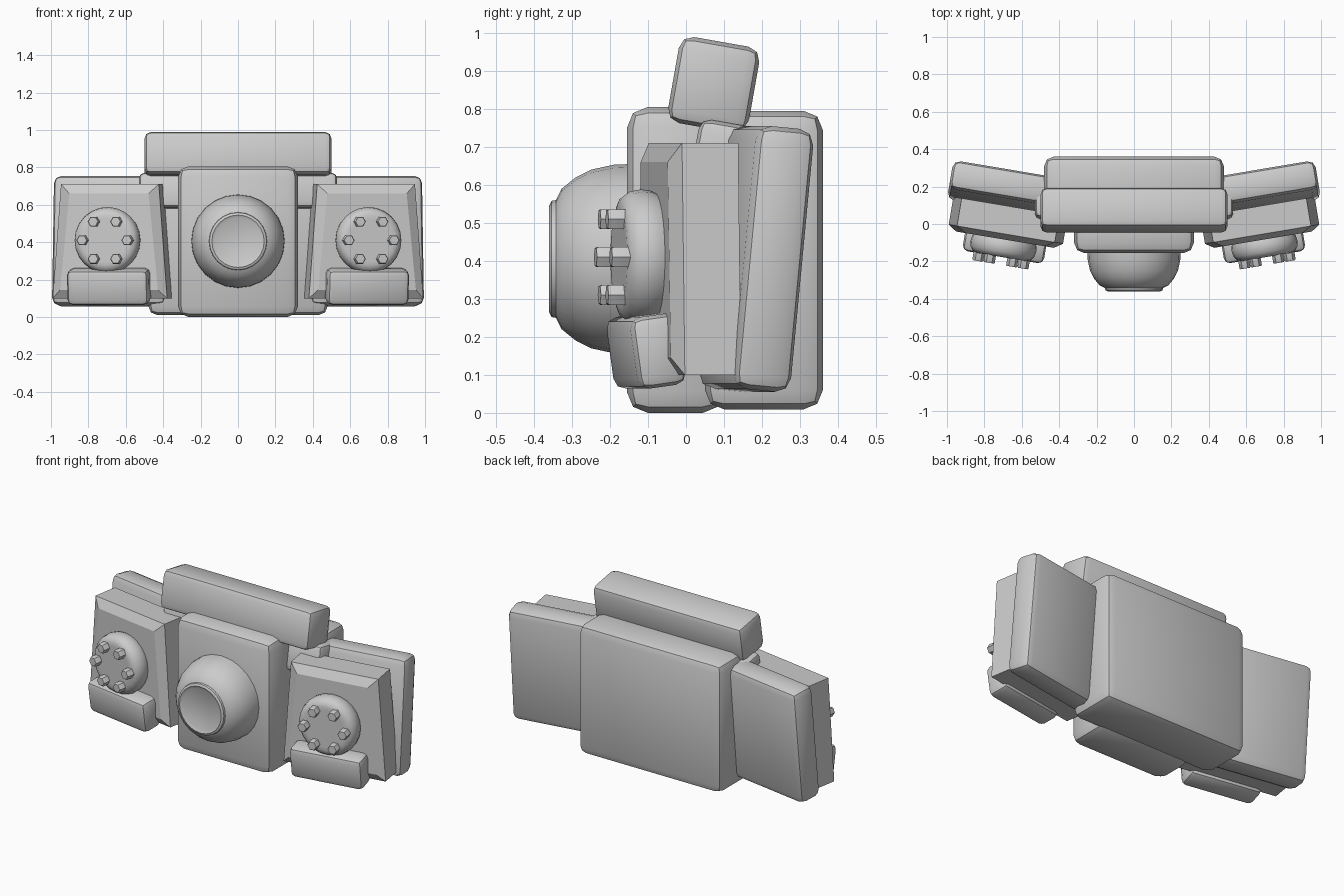
import bpy, bmesh
from math import radians, sin, cos, pi
from mathutils import Matrix, Vector

if "Cube" in bpy.data.objects:
    bpy.data.objects.remove(bpy.data.objects["Cube"])

GREY = (0.6, 0.6, 0.6, 1)
grey = bpy.data.materials.new("plain_grey")
grey.use_nodes = True
grey.diffuse_color = GREY
grey.node_tree.nodes["Principled BSDF"].inputs["Base Color"].default_value = GREY


def finish(name, bm, smooth=30):
    bmesh.ops.recalc_face_normals(bm, faces=bm.faces)
    mesh = bpy.data.meshes.new(name)
    bm.to_mesh(mesh)
    bm.free()
    mesh.materials.append(grey)
    ob = bpy.data.objects.new(name, mesh)
    bpy.context.collection.objects.link(ob)
    if smooth:
        bpy.ops.object.select_all(action='DESELECT')
        ob.select_set(True)
        bpy.context.view_layer.objects.active = ob
        bpy.ops.object.shade_smooth_by_angle(angle=radians(smooth))
    return ob


def place(loc, lean=0, turn=0):
    """Lean about x first, then turn about z."""
    return (Matrix.Translation(loc) @ Matrix.Rotation(radians(turn), 4, 'Z')
            @ Matrix.Rotation(radians(lean), 4, 'X'))


def block(name, size, matrix, bevel, segments=2):
    bm = bmesh.new()
    bmesh.ops.create_cube(bm, size=1, matrix=Matrix.Diagonal((*size, 1)))
    bmesh.ops.bevel(bm, geom=bm.edges[:], offset=bevel, segments=segments,
                    profile=0.5, affect='EDGES')
    bm.transform(matrix)
    return finish(name, bm)


def turned(name, profile, matrix, sides):
    """Lathe (radius, forward) points around the y axis; caps both ends."""
    bm = bmesh.new()
    rings = [[bm.verts.new((r * cos(2 * pi * i / sides), -f, r * sin(2 * pi * i / sides)))
              for i in range(sides)] for r, f in profile]
    for a, b in zip(rings, rings[1:]):
        for i in range(sides):
            j = (i + 1) % sides
            bm.faces.new((a[i], a[j], b[j], b[i]))
    bm.faces.new(rings[0])
    bm.faces.new(rings[-1])
    bm.transform(matrix)
    return finish(name, bm, 35)


def tapered_panel(name, matrix):
    """Trapezoid slab with a chamfered front rim."""
    bm = bmesh.new()
    # y, bottom half width, top half width, bottom z, top z
    layers = [(0.09, 0.31, 0.265, -0.305, 0.305),
              (-0.06, 0.31, 0.265, -0.305, 0.305),
              (-0.09, 0.265, 0.215, -0.26, 0.255)]
    rings = [[bm.verts.new(p) for p in ((-b, y, lo), (b, y, lo), (t, y, hi), (-t, y, hi))]
             for y, b, t, lo, hi in layers]
    for a, c in zip(rings, rings[1:]):
        for i in range(4):
            j = (i + 1) % 4
            bm.faces.new((a[i], a[j], c[j], c[i]))
    bm.faces.new(rings[0])
    bm.faces.new(rings[-1])
    bm.transform(matrix)
    return finish(name, bm, 0)


# Central body
block("rear_body", (0.96, 0.31, 0.785), place((0, 0.205, 0.402)), 0.05)
block("front_body", (0.64, 0.255, 0.805), place((0, -0.028, 0.4025)), 0.055)
block("top_beam", (1.0, 0.215, 0.23), place((0, 0.073, 0.863), lean=-10), 0.035)
block("beam_mount", (1.06, 0.2, 0.19), place((0, 0.12, 0.665), lean=-10), 0.03)

# Central dome with a raised ring and a shallow dished face
turned("dome", [(0.25, 0.14), (0.248, 0.19), (0.235, 0.25), (0.215, 0.29), (0.185, 0.327),
                (0.155, 0.342), (0.153, 0.354), (0.14, 0.36), (0.125, 0.352)],
       place((0, 0, 0.405)), 24)

# Side assemblies, built for the left (+x) and right (-x)
for side, label in ((1, "left"), (-1, "right")):
    turn = 9.5 * side
    block(label + "_rear_panel", (0.62, 0.155, 0.695),
          place((0.677 * side, 0.185, 0.405), lean=-5.5, turn=turn), 0.04)
    tapered_panel(label + "_front_panel", place((0.675 * side, 0.005, 0.405), turn=turn))
    block(label + "_lower_block", (0.44, 0.13, 0.19),
          place((0.69 * side, -0.105, 0.163), lean=8, turn=turn), 0.03)

    # Round cover with hexagonal bolts
    base = place((0.69 * side, -0.07, 0.41), turn=turn)
    turned(label + "_cover", [(0.165, 0), (0.175, 0.025), (0.178, 0.05), (0.172, 0.08),
                              (0.157, 0.1), (0.135, 0.108), (0.115, 0.108)], base, 24)
    for k in range(6):
        angle = k * pi / 3
        spot = Matrix.Translation(Vector((0.122 * cos(angle), 0, 0.115 * sin(angle))))
        turned(f"{label}_bolt_{k + 1}", [(0.03, 0.1), (0.03, 0.145), (0.026, 0.15)],
               base @ spot, 6)
